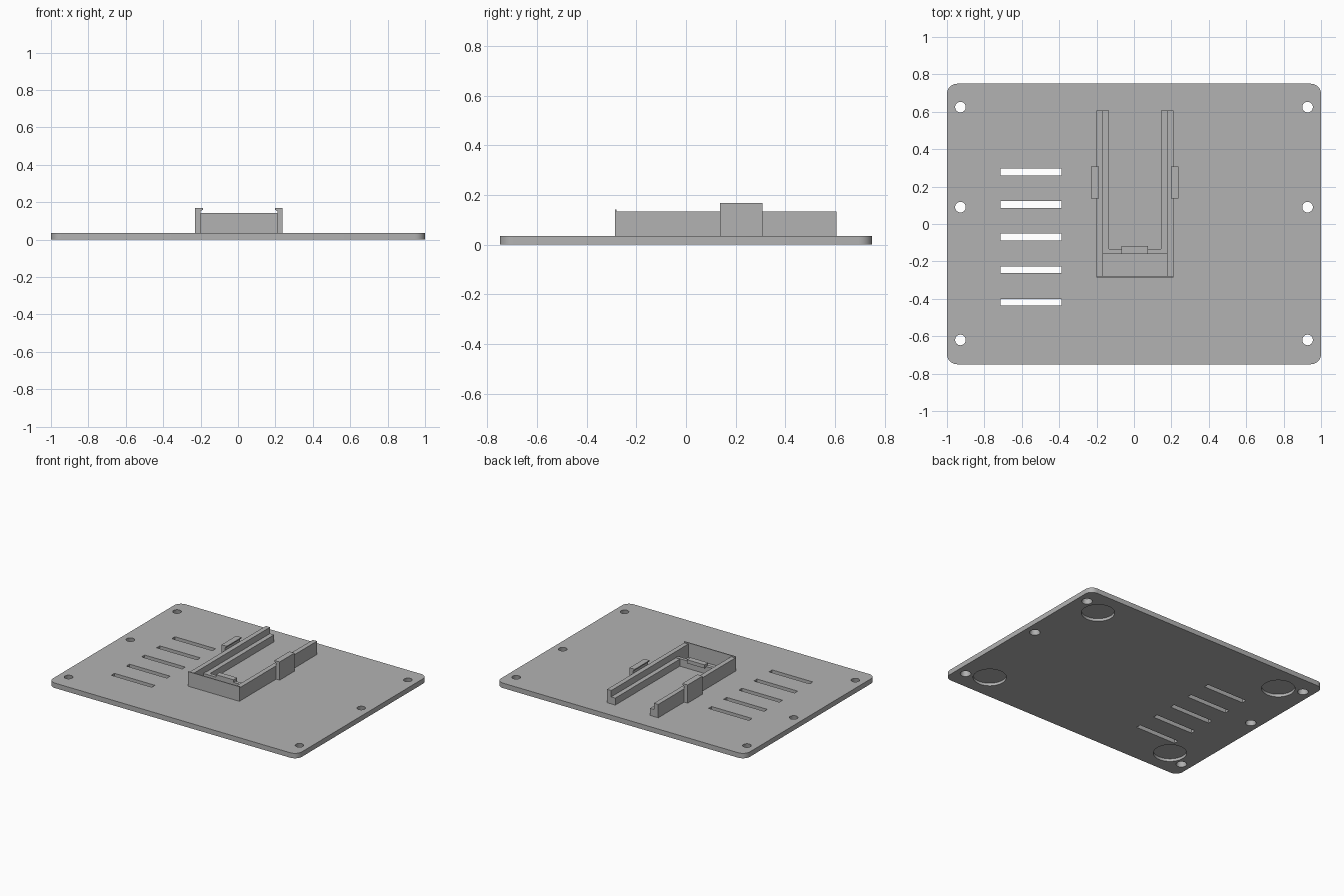
import bpy, bmesh, math
from mathutils import Matrix, Vector

cube = bpy.data.objects.get("Cube")
if cube:
    bpy.data.objects.remove(cube, do_unlink=True)

grey = bpy.data.materials.new("plain_grey")
grey.use_nodes = True
colour = (0.448, 0.448, 0.448, 1)
grey.diffuse_color = colour
grey.node_tree.nodes["Principled BSDF"].inputs["Base Color"].default_value = colour

PLATE_TOP = 0.036
WALL_TOP = 0.133
LEDGE_TOP = 0.087


def finish(name, bm):
    bmesh.ops.recalc_face_normals(bm, faces=bm.faces)
    mesh = bpy.data.meshes.new(name)
    bm.to_mesh(mesh)
    bm.free()
    mesh.materials.append(grey)
    obj = bpy.data.objects.new(name, mesh)
    bpy.context.collection.objects.link(obj)
    return obj


def add_box(bm, x, y, z):
    size = Vector((x[1] - x[0], y[1] - y[0], z[1] - z[0]))
    mid = Vector((sum(x), sum(y), sum(z))) / 2
    bmesh.ops.create_cube(bm, size=1, matrix=Matrix.Translation(mid) @ Matrix.Diagonal(size).to_4x4())


def box(name, x, y, z):
    bm = bmesh.new()
    add_box(bm, x, y, z)
    return finish(name, bm)


def extrude_profile(name, profile, y0, y1):
    """Extrude an x-z outline along y."""
    bm = bmesh.new()
    face = bm.faces.new([bm.verts.new((x, y0, z)) for x, z in profile])
    out = bmesh.ops.extrude_face_region(bm, geom=[face], use_keep_orig=True)
    moved = [v for v in out["geom"] if isinstance(v, bmesh.types.BMVert)]
    bmesh.ops.translate(bm, verts=moved, vec=(0, y1 - y0, 0))
    return finish(name, bm)


# Base plate with rounded corners
bm = bmesh.new()
add_box(bm, (-1, 1), (-0.75, 0.75), (0, PLATE_TOP))
uprights = [e for e in bm.edges if abs(e.verts[0].co.z - e.verts[1].co.z) > 0.01]
bmesh.ops.bevel(bm, geom=uprights, offset=0.055, segments=8, profile=0.5, affect='EDGES')
plate = finish("base_plate", bm)

# Cutter: screw holes, vent slots and round foot recesses underneath
bm = bmesh.new()


def add_cylinder(x, y, r_low, r_high, z0, z1, sides):
    bmesh.ops.create_cone(bm, cap_ends=True, segments=sides, radius1=r_low, radius2=r_high,
                          depth=z1 - z0, matrix=Matrix.Translation((x, y, (z0 + z1) / 2)))


for side in (-1, 1):
    for y in (0.625, 0.09, -0.62):
        add_cylinder(side * 0.928, y, 0.036, 0.028, -0.002, PLATE_TOP + 0.002, 32)
    for end in (-1, 1):
        add_cylinder(side * 0.775, end * 0.555, 0.11, 0.11, -0.02, 0.02, 48)
for i in range(5):
    y = 0.278 - i * 0.174
    add_box(bm, (-0.714, -0.388), (y - 0.018, y + 0.018), (-0.05, 0.1))
cutter = finish("plate_cutter", bm)
cutter.hide_render = True

cut = plate.modifiers.new("cutouts", 'BOOLEAN')
cut.operation = 'DIFFERENCE'
cut.solver = 'EXACT'
cut.object = cutter
bpy.ops.object.select_all(action='DESELECT')
bpy.context.view_layer.objects.active = plate
plate.select_set(True)
bpy.ops.object.modifier_apply(modifier=cut.name)
bpy.data.objects.remove(cutter, do_unlink=True)
bpy.ops.object.shade_smooth_by_angle(angle=math.radians(30))

# Device cradle: mirrored side rails and clips about its own centre line
CENTRE = 0.005
FRONT, BACK = -0.286, 0.606
Z0 = PLATE_TOP - 0.002

for side, label in ((-1, "right"), (1, "left")):
    def outline(points):
        return [(CENTRE + side * x, z) for x, z in points]

    # Stepped rail with an inner ledge
    extrude_profile(label + "_rail", outline([
        (0.206, Z0), (0.206, WALL_TOP), (0.172, WALL_TOP),
        (0.172, LEDGE_TOP), (0.139, LEDGE_TOP), (0.139, Z0)]), -0.16, BACK)
    # Plain wall beside the front pocket
    extrude_profile(label + "_front_wall", outline([
        (0.206, Z0), (0.206, WALL_TOP), (0.172, WALL_TOP), (0.172, Z0)]), FRONT, -0.16)
    # Hooked snap clip
    extrude_profile(label + "_clip", outline([
        (0.234, Z0), (0.234, 0.168), (0.192, 0.168), (0.192, 0.160),
        (0.206, 0.152), (0.206, Z0)]), 0.137, 0.308)

# Front wall, cross bar and stop tab
box("front_wall", (CENTRE - 0.206, CENTRE + 0.206), (FRONT, FRONT + 0.007), (Z0, 0.142))
box("cross_bar", (CENTRE - 0.172, CENTRE + 0.172), (-0.16, -0.135), (Z0, LEDGE_TOP + 0.003))
box("stop_tab", (-0.066, 0.076), (-0.16, -0.118), (LEDGE_TOP - 0.005, 0.108))
